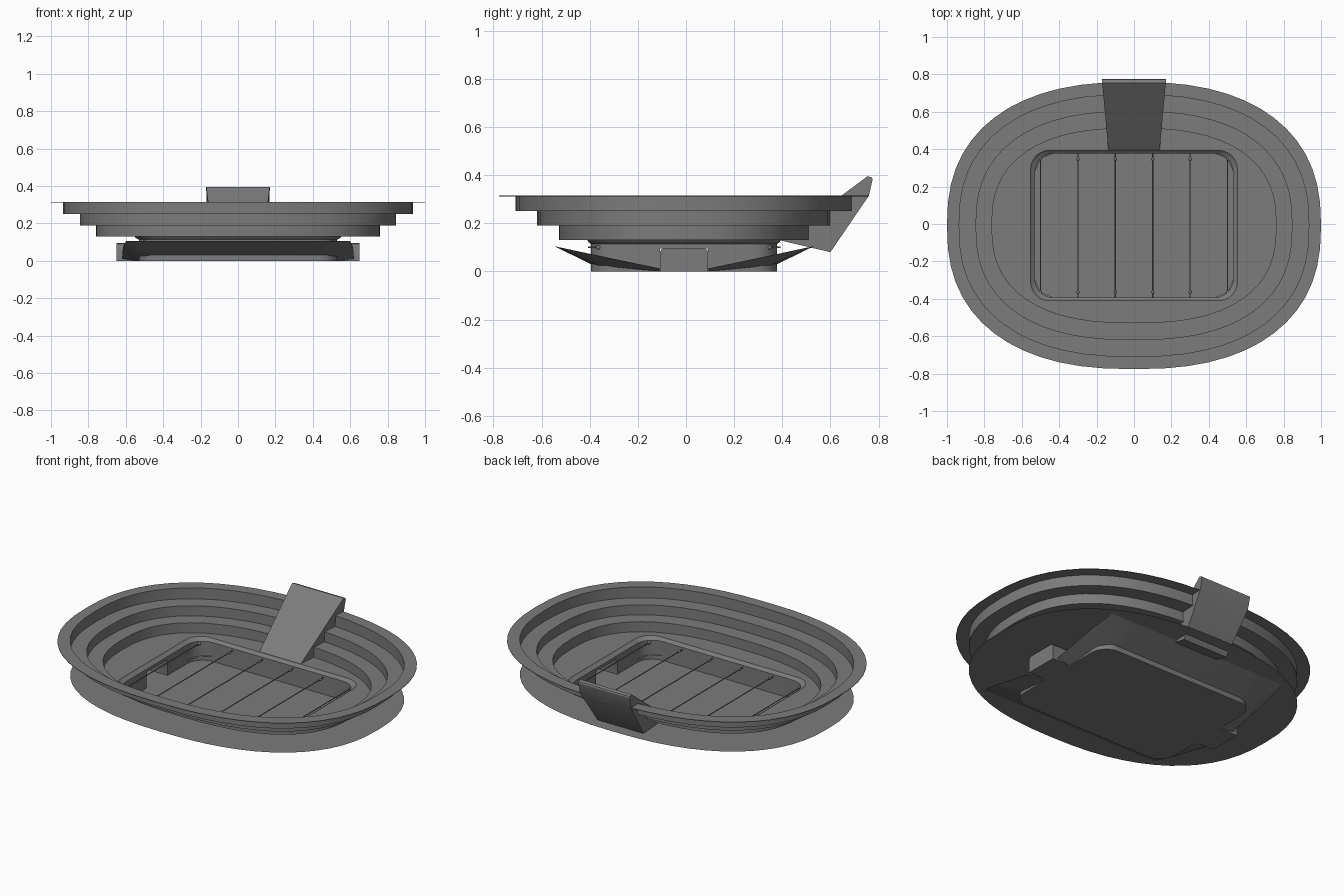
import bpy, bmesh, math

if "Cube" in bpy.data.objects:
    bpy.data.objects.remove(bpy.data.objects["Cube"])

YC = -0.008  # basin centre in y
grey = bpy.data.materials.new("dark_grey")
grey.diffuse_color = (0.2, 0.2, 0.2, 1)
grey.use_nodes = True
grey.node_tree.nodes["Principled BSDF"].inputs["Base Color"].default_value = grey.diffuse_color


def finish(name, bm, angle=28):
    bmesh.ops.remove_doubles(bm, verts=bm.verts, dist=0.0002)
    bmesh.ops.recalc_face_normals(bm, faces=bm.faces)
    me = bpy.data.meshes.new(name)
    bm.to_mesh(me)
    bm.free()
    me.materials.append(grey)
    ob = bpy.data.objects.new(name, me)
    bpy.context.collection.objects.link(ob)
    bpy.ops.object.select_all(action='DESELECT')
    bpy.context.view_layer.objects.active = ob
    ob.select_set(True)
    bpy.ops.object.shade_smooth_by_angle(angle=math.radians(angle))
    return ob


def oval(a, b, n, count=56):
    pts = []
    for i in range(count):
        t = 2 * math.pi * i / count
        c, s = math.cos(t), math.sin(t)
        pts.append((a * math.copysign(abs(c) ** (2 / n), c),
                    YC + b * math.copysign(abs(s) ** (2 / n), s)))
    return pts


def rounded_rect(a, b, r, seg=6, notch=0.1):
    # corner arcs plus two points on each end where the handle pocket opens
    pts = []
    for k, (sx, sy) in enumerate([(1, 1), (-1, 1), (-1, -1), (1, -1)]):
        if k == 2:
            pts += [(-a, YC + notch), (-a, YC - notch)]
        for i in range(seg + 1):
            t = math.pi / 2 * (k + i / seg)
            pts.append((sx * (a - r) + r * math.cos(t),
                        YC + sy * (b - r) + r * math.sin(t)))
    return pts + [(a, YC - notch), (a, YC + notch)]


def ring(bm, pts, z):
    return [bm.verts.new((x, y, z)) for x, y in pts]


def join(bm, a, b, skip=None):
    for i in range(len(a)):
        j = (i + 1) % len(a)
        quad = (a[i], a[j], b[j], b[i])
        if not (skip and skip(quad)):
            bm.faces.new(quad)


def bridge(bm, *loops):
    edges = []
    for loop in loops:
        for i in range(len(loop)):
            pair = (loop[i], loop[(i + 1) % len(loop)])
            edges.append(bm.edges.get(pair) or bm.edges.new(pair))
    bmesh.ops.bridge_loops(bm, edges=edges)


# stepped oval tiers and recessed rounded basin
bm = bmesh.new()
profile = [(1.0, 0.768, 2.4, 0.312), (1.0, 0.768, 2.4, 0.315),
           (0.935, 0.70, 2.4, 0.315), (0.935, 0.70, 2.4, 0.25),
           (0.845, 0.61, 2.45, 0.25), (0.845, 0.61, 2.45, 0.19),
           (0.76, 0.52, 2.5, 0.19), (0.76, 0.52, 2.5, 0.13)]
prev = None
for a, b, n, z in profile:
    cur = ring(bm, oval(a, b, n), z)
    if prev:
        join(bm, prev, cur)
    prev = cur
lip = ring(bm, rounded_rect(0.553, 0.402, 0.10), 0.13)
bridge(bm, prev, lip)


def pocket(quad):
    return all(abs(v.co.y - YC) < 0.101 and v.co.z < 0.1 for v in quad)


prev = lip
for a, b, z in [(0.546, 0.397, 0.122), (0.53, 0.386, 0.113), (0.53, 0.386, 0.095), (0.53, 0.386, 0)]:
    cur = ring(bm, rounded_rect(a, b, 0.10), z)
    join(bm, prev, cur, pocket)
    prev = cur
bm.faces.new(prev)
finish("stepped_basin", bm)

# flat oval skirt around the basin, below the tiers
bm = bmesh.new()
bridge(bm, ring(bm, oval(0.935, 0.70, 2.4), 0.106),
       ring(bm, rounded_rect(0.53, 0.386, 0.10), 0.106))
finish("oval_skirt", bm)

# handle pockets at both ends, open towards the basin
for sx, name in ((1, "right_handle"), (-1, "left_handle")):
    bm = bmesh.new()
    prof = [(-0.1, 0), (-0.1, 0.08), (-0.095, 0.091), (-0.085, 0.096),
            (0.085, 0.096), (0.095, 0.091), (0.1, 0.08), (0.1, 0)]
    inner = [bm.verts.new((sx * 0.53, YC + y, z)) for y, z in prof]
    outer = [bm.verts.new((sx * 0.65, YC + y, z)) for y, z in prof]
    join(bm, inner, outer)
    bm.faces.new(outer)
    finish(name, bm)

# sloping wings under the front and back
for sy, name in ((-1, "front_wing"), (1, "back_wing")):
    bm = bmesh.new()
    half = [(0.0, 0.54, 0.105, 0.0, 0.386, 0.03), (0.40, 0.54, 0.105, 0.43, 0.386, 0.03),
            (0.60, 0.54, 0.105, 0.50, 0.357, 0.025), (0.615, 0.40, 0.075, 0.53, 0.286, 0.018),
            (0.62, 0.10, 0.012, 0.53, 0.10, 0.0)]
    rows = [(-r[0],) + r[1:3] + (-r[3],) + r[4:] for r in reversed(half[1:])] + half
    vs = [(bm.verts.new((r[0], YC + sy * r[1], r[2])),
           bm.verts.new((r[3], YC + sy * r[4], r[5]))) for r in rows]
    for p, q in zip(vs, vs[1:]):
        bm.faces.new((p[0], q[0], q[1], p[1]))
    finish(name, bm, 20)

# pouring ramp wedge at the back
bm = bmesh.new()
prof = [(0.395, 0.128, 0.137), (0.60, 0.08, 0.15), (0.76, 0.315, 0.168),
        (0.775, 0.382, 0.17), (0.772, 0.39, 0.17), (0.755, 0.396, 0.17)]
sides = [[bm.verts.new((s * w, y, z)) for y, z, w in prof] for s in (-1, 1)]
join(bm, sides[0], sides[1])
for s in sides:
    bm.faces.new(s)
finish("pouring_ramp", bm)


# thin cross rods with beaded ends
def rod(bm, x, y0, y1, z, r, n=8):
    loops = []
    for y in (y0, y1):
        loops.append([bm.verts.new((x + r * math.cos(2 * math.pi * i / n), y,
                                    z + r * math.sin(2 * math.pi * i / n))) for i in range(n)])
    join(bm, *loops)
    for l in loops:
        bm.faces.new(l)


for k in range(6):
    x = -0.5 + 0.2 * k
    bm = bmesh.new()
    rod(bm, x, YC - 0.40, YC + 0.40, 0.1, 0.003)
    for s in (-1, 1):
        res = bmesh.ops.create_uvsphere(bm, u_segments=12, v_segments=8, radius=0.009)
        bmesh.ops.translate(bm, verts=res['verts'], vec=(x, YC + s * 0.355, 0.1))
    finish("cross_rod_%d" % (k + 1), bm)
